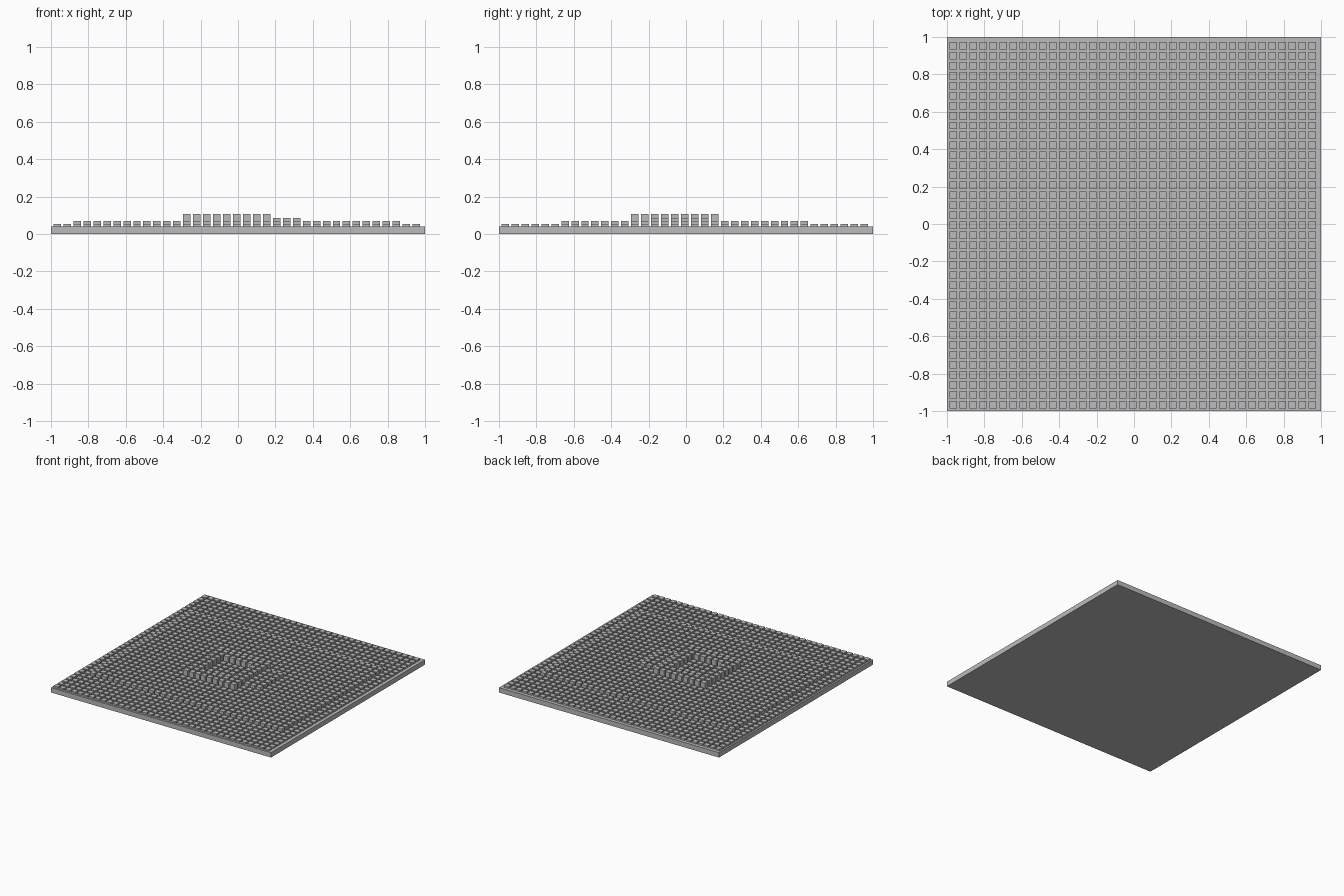
import bpy
import bmesh
from mathutils import Matrix, Vector

if "Cube" in bpy.data.objects:
    bpy.data.objects.remove(bpy.data.objects["Cube"])

N = 37                    # blocks per side
PITCH = 2 / 37.5          # spacing between blocks
SIZE = 0.04               # block footprint
START = -1 + 0.25 * PITCH # low edge of the first block
BASE = 0.04               # plate thickness

stone = bpy.data.materials.new("grey stone")
stone.diffuse_color = (0.5, 0.5, 0.5, 1)
stone.use_nodes = True
stone.node_tree.nodes["Principled BSDF"].inputs["Base Color"].default_value = stone.diffuse_color


def add_box(bm, lo, hi):
    lo, hi = Vector(lo), Vector(hi)
    m = Matrix.Translation((lo + hi) / 2) @ Matrix.Diagonal((*(hi - lo), 1))
    bmesh.ops.create_cube(bm, size=1, matrix=m)


def finish(bm, name):
    mesh = bpy.data.meshes.new(name)
    bm.to_mesh(mesh)
    bm.free()
    mesh.materials.append(stone)
    bpy.context.collection.objects.link(bpy.data.objects.new(name, mesh))


def part_and_top(i, j):
    """Part name and top height of the block in column i, row j."""
    if 13 <= i <= 21 and 13 <= j <= 21:
        if 15 <= i <= 19 and 15 <= j <= 19:
            return "courtyard_blocks", 0.07
        return "wall_blocks", 0.107
    if 22 <= i <= 24 and 15 <= j <= 20:
        return "step_blocks", 0.086
    if 2 <= i <= 34 and 6 <= j <= 30:
        return "terrace_blocks", 0.07
    return "border_blocks", 0.054


# Base plate
plate = bmesh.new()
add_box(plate, (-1, -1, 0), (1, 1, BASE))
finish(plate, "base_plate")

# Grid of square blocks, grouped by height zone
parts = {}
for i in range(N):
    for j in range(N):
        name, top = part_and_top(i, j)
        bm = parts.setdefault(name, bmesh.new()) if name not in parts else parts[name]
        x, y = START + i * PITCH, START + j * PITCH
        add_box(bm, (x, y, BASE), (x + SIZE, y + SIZE, top))
for name, bm in parts.items():
    finish(bm, name)
